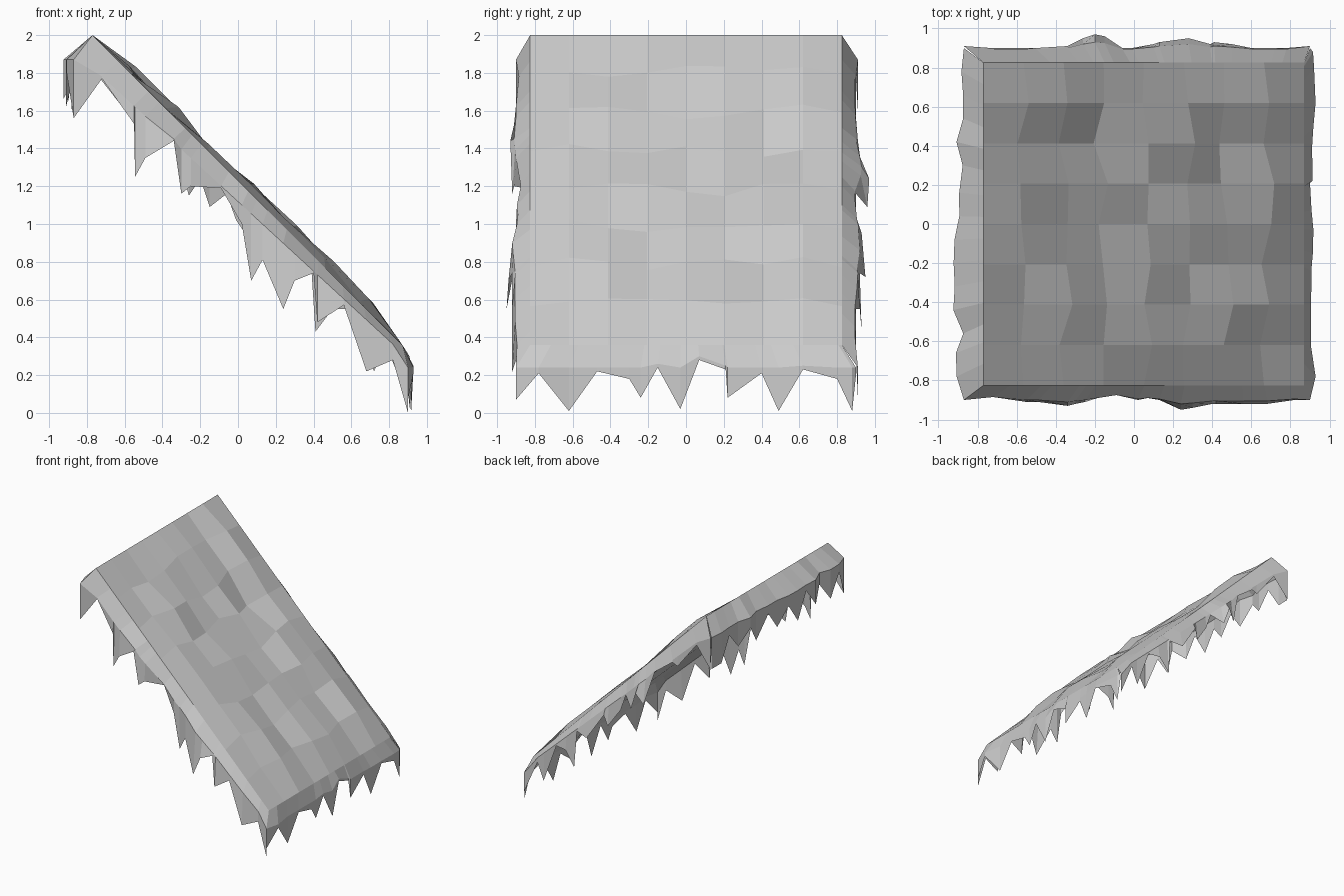
import bpy, bmesh, random
from mathutils import Vector

if "Cube" in bpy.data.objects:
    bpy.data.objects.remove(bpy.data.objects["Cube"])

random.seed(7)
R = random.uniform


def finish(name, bm, outward):
    # orient the open sheet so that it faces outward
    bmesh.ops.recalc_face_normals(bm, faces=bm.faces[:])
    total = sum((f.normal * f.calc_area() for f in bm.faces), Vector())
    if total.dot(Vector(outward)) < 0:
        bmesh.ops.reverse_faces(bm, faces=bm.faces[:])
    me = bpy.data.meshes.new(name)
    bm.to_mesh(me)
    bm.free()
    ob = bpy.data.objects.new(name, me)
    bpy.context.collection.objects.link(ob)


def loft(name, rows, outward):
    bm = bmesh.new()
    vs = [[bm.verts.new(p) for p in row] for row in rows]
    for a, b in zip(vs, vs[1:]):
        for i in range(len(a) - 1):
            bm.faces.new((a[i], a[i + 1], b[i + 1], b[i]))
    finish(name, bm, outward)


# sloping sheet with uneven interior and one dent
N = 8
X0, X1, Z0, Z1, W = -0.77, 0.87, 2.0, 0.36, 0.825
rows = []
for i in range(N + 1):
    u = i / N
    row = []
    for j in range(N + 1):
        y = -W + 2 * W * j / N
        x, z = X0 + (X1 - X0) * u, Z0 + (Z1 - Z0) * u
        if 0 < i < N and 0 < j < N:
            s, h = R(-0.03, 0.03), R(-0.01, 0.04)
            if (i, j) == (3, 6):
                h = -0.04
            x, z = x + s + h, z - s + h
        row.append((x, y, z))
    rows.append(row)
loft("roof_sheet", rows, (1, 0, 1))


def side_fringe(name, sign, contour):
    # contour: x, outward y, lower z
    top, mid, low = [], [], []
    for x, y, z in contour:
        t = (x + 0.87) / 1.77
        inner = 0.01 < t < 0.99
        rim = 1.87 - 1.63 * t + (0.05 if inner else 0)
        top.append((X0 + (X1 - X0) * t, sign * W, Z0 + (Z1 - Z0) * t))
        mid.append((x, sign * (0.5 * y + 0.445 if inner else y), max(rim, z + 0.01)))
        low.append((x, sign * y, z))
    loft(name, [top, mid, low], (0, sign, 0))


side_fringe("front_fringe", -1, [
    (-0.87, .9, 1.56), (-0.72, .88, 1.77), (-0.55, .91, 1.53), (-0.545, .91, 1.25),
    (-0.49, .91, 1.35), (-0.34, .93, 1.44), (-0.3, .92, 1.16), (-0.25, .91, 1.2),
    (-0.09, .86, 1.19), (0.02, .9, 1.0), (0.07, .89, 0.7), (0.13, .9, 0.81),
    (0.24, .95, 0.55), (0.3, .94, 0.7), (0.4, .92, 0.74), (0.42, .92, 0.48),
    (0.56, .92, 0.57), (0.68, .92, 0.22), (0.82, .9, 0.28), (0.9, .9, 0.0)])
side_fringe("back_fringe", 1, [
    (-0.87, .91, 1.6), (-0.73, .9, 1.77), (-0.55, .9, 1.54), (-0.5, .9, 1.56),
    (-0.34, .91, 1.44), (-0.26, .95, 1.15), (-0.2, .97, 1.24), (-0.15, .96, 1.09),
    (-0.06, .9, 1.16), (-0.01, .9, 1.02), (0.1, .92, 0.86), (0.13, .93, 0.95),
    (0.28, .95, 0.72), (0.39, .92, 0.74), (0.41, .93, 0.43), (0.5, .92, 0.55),
    (0.6, .9, 0.55), (0.72, .9, 0.22), (0.78, .9, 0.36), (0.9, .91, 0.08)])


def end_fringe(name, x_edge, z_edge, x_out, z_mid, contour):
    # contour: y, lower z
    sgn = 1 if x_out > 0 else -1
    top, mid, low = [], [], []
    last = len(contour) - 1
    for k, (y, z) in enumerate(contour):
        x = x_out if k in (0, last) else x_out + sgn * R(0, 0.03 if sgn > 0 else 0.06)
        top.append((x_edge, y * W / 0.9, z_edge))
        mid.append((x, y, max(z_mid, z + 0.02)))
        low.append((x, y, z))
    loft(name, [top, mid, low], (sgn, 0, 0))


end_fringe("lower_fringe", X1, Z1, 0.9, 0.24, [
    (-.9, .07), (-.78, .21), (-.62, .01), (-.47, .22), (-.3, .18), (-.24, .08),
    (-.15, .24), (-.03, .02), (.07, .28), (.21, .23), (.22, .08), (.4, .21),
    (.49, .01), (.62, .23), (.8, .18), (.88, .01), (.9, .2)])
end_fringe("upper_fringe", X0, Z0, -0.87, 1.87, [
    (-.9, 1.56), (-.78, 1.8), (-.66, 1.62), (-.56, 1.77), (-.44, 1.66), (-.32, 1.82),
    (-.2, 1.61), (-.08, 1.78), (.04, 1.64), (.16, 1.8), (.3, 1.62), (.42, 1.78),
    (.54, 1.66), (.66, 1.8), (.78, 1.61), (.9, 1.6)])
